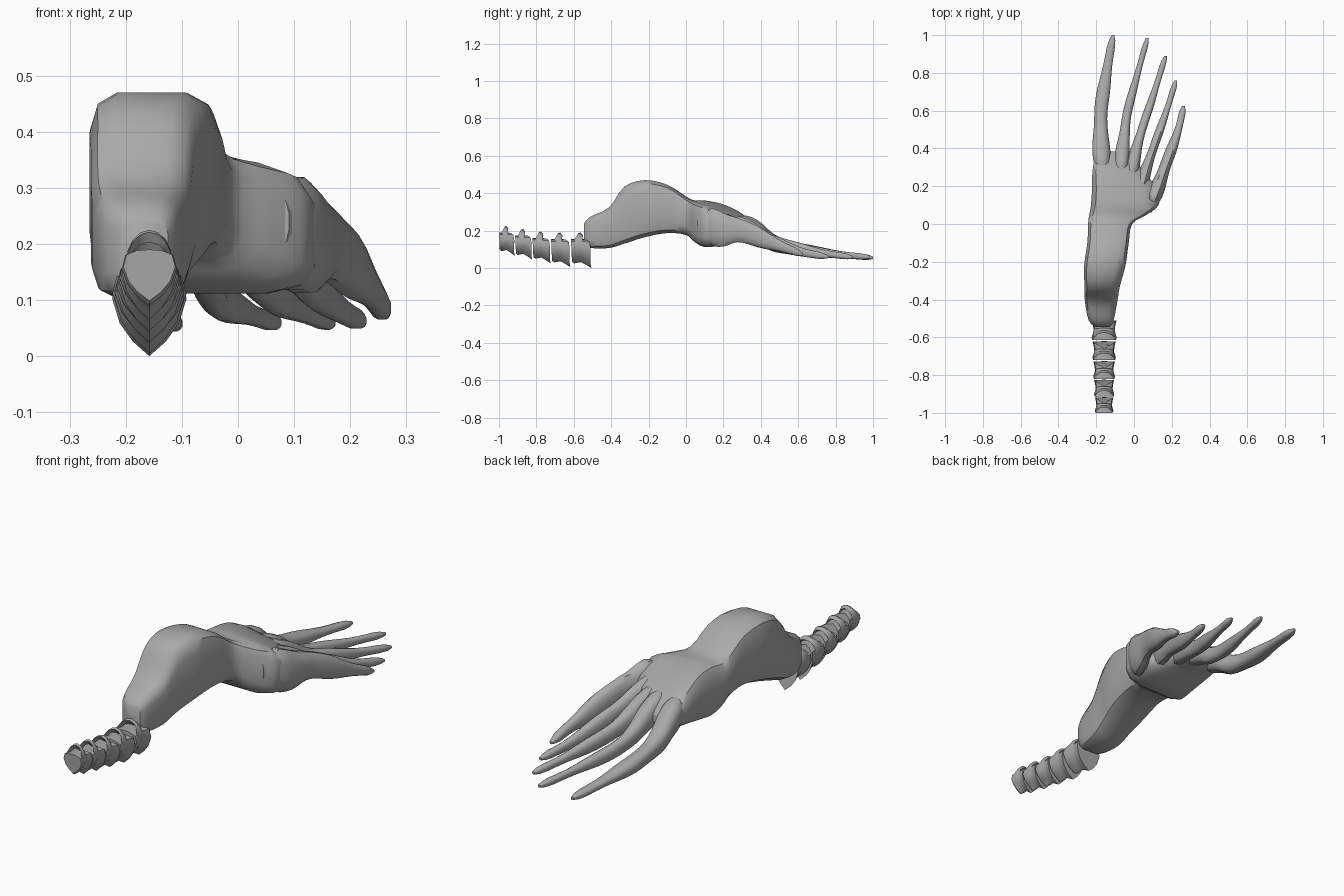
import bpy, bmesh, math

cube = bpy.data.objects.get("Cube")
if cube:
    bpy.data.objects.remove(cube, do_unlink=True)

# One plain grey for everything
GREY = (0.4, 0.4, 0.4, 1)
mat = bpy.data.materials.new("plain_grey")
mat.use_nodes = True
mat.diffuse_color = GREY
mat.node_tree.nodes["Principled BSDF"].inputs["Base Color"].default_value = GREY


def catmull(rows, steps):
    """Smoothly interpolate rows of numbers."""
    out = []
    n = len(rows)
    for i in range(n - 1):
        p = [rows[max(0, min(n - 1, i + k))] for k in (-1, 0, 1, 2)]
        for s in range(steps):
            t = s / steps
            out.append([0.5 * (2 * b + (c - a) * t + (2 * a - 5 * b + 4 * c - d) * t * t
                               + (3 * b - a - 3 * c + d) * t ** 3)
                        for a, b, c, d in zip(*p)])
    return out + [list(rows[-1])]


def loft(name, rings):
    """Skin a list of closed rings and cap both ends."""
    bm = bmesh.new()
    vs = [[bm.verts.new(p) for p in ring] for ring in rings]
    n = len(rings[0])
    for a, b in zip(vs, vs[1:]):
        for i in range(n):
            j = (i + 1) % n
            bm.faces.new((a[i], a[j], b[j], b[i]))
    bm.faces.new(vs[0])
    bm.faces.new(vs[-1])
    bmesh.ops.recalc_face_normals(bm, faces=bm.faces[:])
    me = bpy.data.meshes.new(name)
    bm.to_mesh(me)
    bm.free()
    me.materials.append(mat)
    ob = bpy.data.objects.new(name, me)
    bpy.context.collection.objects.link(ob)
    ob.select_set(True)
    bpy.context.view_layer.objects.active = ob


def section(y, x0, x1, lo, hi, slope=0, power=0.45):
    """Chamfered box ring of 12 points whose ceiling falls by slope from x0 to x1."""
    ring = []
    reach = 2 * math.cos(math.pi / 12) ** power
    for i in range(12):
        c, s = math.cos(math.pi * (i + 0.5) / 6), math.sin(math.pi * (i + 0.5) / 6)
        u = math.copysign(abs(c) ** power, c) / reach + 0.5
        v = math.copysign(abs(s) ** power, s) / reach + 0.5
        ring.append((x0 + (x1 - x0) * u, y, lo + (hi - slope * u - lo) * v))
    return ring


def finger(name, width, height, wide_power, high_power, path):
    """Knuckled finger along x, y, z points, rounded off at both ends."""
    y0, y1 = path[0][1], path[-1][1]
    rings = []
    for x, y, z in catmull(path, 5):
        left = max(0, (y1 - y) / (y1 - y0))
        ends = min(1, 0.4 + 12 * left, 0.45 + 4.5 * (1 - left))
        knuckle = ends * (1 + 0.09 * math.cos(5 * math.pi * left))
        w = knuckle * (0.031 + (width - 0.031) * left ** wide_power) / 2
        h = knuckle * (0.031 + (height - 0.031) * left ** high_power) / 2
        rings.append(section(y, x - w, x + w, z - h, z + h, power=0.8))
    loft(name, rings)


bpy.ops.object.select_all(action='DESELECT')

# Wrist and palm: y, x range, floor, ceiling, ceiling slope
body = [
    (-0.545, -0.205, -0.125, 0.14, 0.24, 0),
    (-0.51, -0.24, -0.108, 0.108, 0.275, 0),
    (-0.41, -0.26, -0.088, 0.107, 0.325, 0),
    (-0.33, -0.262, -0.075, 0.13, 0.435, 0),
    (-0.22, -0.264, -0.045, 0.165, 0.47, 0),
    (-0.10, -0.247, -0.028, 0.187, 0.445, 0),
    (0.00, -0.243, -0.01, 0.177, 0.385, 0.01),
    (0.045, -0.238, 0.06, 0.14, 0.365, 0.015),
    (0.10, -0.228, 0.13, 0.112, 0.37, 0.04),
    (0.19, -0.222, 0.125, 0.122, 0.36, 0.075),
    (0.28, -0.22, 0.045, 0.145, 0.315, 0.05),
    (0.355, -0.205, 0.012, 0.155, 0.25, 0.02),
    (0.385, -0.185, -0.01, 0.175, 0.21, 0),
]
loft("wrist_and_palm", [section(*r) for r in catmull(body, 3)])

# Fingers
finger("outer_long_finger", 0.096, 0.15, 0.7, 1.7, [
    (-0.165, 0.24, 0.25), (-0.172, 0.38, 0.195), (-0.176, 0.48, 0.13),
    (-0.173, 0.62, 0.098), (-0.146, 0.8, 0.075), (-0.111, 1.0, 0.055)])
finger("second_finger", 0.09, 0.14, 1.8, 1.7, [
    (-0.075, 0.22, 0.25), (-0.062, 0.38, 0.19), (-0.05, 0.48, 0.13),
    (-0.033, 0.6, 0.1), (0.02, 0.8, 0.075), (0.071, 0.985, 0.058)])
finger("third_finger", 0.08, 0.14, 1.6, 1.5, [
    (-0.02, 0.2, 0.24), (0.003, 0.36, 0.19), (0.042, 0.5, 0.13),
    (0.108, 0.7, 0.085), (0.167, 0.89, 0.058)])
finger("fourth_finger", 0.078, 0.15, 1.5, 1.2, [
    (0.015, 0.12, 0.24), (0.06, 0.28, 0.205), (0.102, 0.4, 0.16),
    (0.172, 0.6, 0.09), (0.222, 0.76, 0.06)])
finger("thumb", 0.1, 0.22, 1.1, 1.1, [
    (0.07, 0.06, 0.24), (0.125, 0.2, 0.205), (0.163, 0.3, 0.198),
    (0.234, 0.5, 0.12), (0.262, 0.625, 0.073)])

# Vertebrae: keeled shield section (half width, height from 0 to 1)
HALF = [(0, 0), (0.45, 0.17), (0.8, 0.38), (1, 0.66), (0.88, 0.9), (0.5, 0.98), (0, 1)]
SHIELD = HALF + [(-u, v) for u, v in reversed(HALF[1:-1])]
CX = -0.158


def vertebra(i, y0, y1, lo, hi, half):
    d = y1 - y0
    # spool body: flared rims, narrow waist, back rim notched at the top
    rings = []
    for t, k, drop in ((0, 0.94, 0.03), (0.12, 1, 0.025), (0.45, 0.84, 0.022),
                       (0.75, 0.9, 0.008), (0.97, 1, 0)):
        b, h = lo + drop + (1 - k) * 0.06, hi - 0.035
        rings.append([(CX + u * half * k,
                       y0 + d * (t + 0.05 * (1 - v) - 0.4 * t * t * v * (1 - abs(u))),
                       b + (h - b) * v) for u, v in SHIELD])
    loft(f"vertebra_body_{i}", rings)
    # arched spine over the body
    arch = []
    for s in range(9):
        a = math.pi * s / 8
        x, z = CX - math.cos(a) * half * 0.85, hi - 0.06 + 0.06 * math.sin(a)
        yc = y0 + d * (0.28 + 0.2 * math.sin(a))
        r = d * (0.26 - 0.14 * math.sin(a))
        arch.append([(x, yc - r, z - 0.004), (x, yc, z), (x, yc + r, z - 0.014),
                     (x, yc, z - 0.022)])
    loft(f"vertebra_arch_{i}", arch)


# Five vertebrae growing toward the wrist
for i in range(5):
    start = -1 + 0.083 * i + 0.0033 * i * i
    vertebra(i + 1, start, start + 0.083 + 0.006 * i, max(0, 0.065 - 0.02 * i),
             max(0.225 - 0.015 * i, 0.19), 0.049 + 0.0043 * i)

# Smooth shading with sharp creases kept
bpy.ops.object.shade_smooth_by_angle(angle=math.radians(42))
